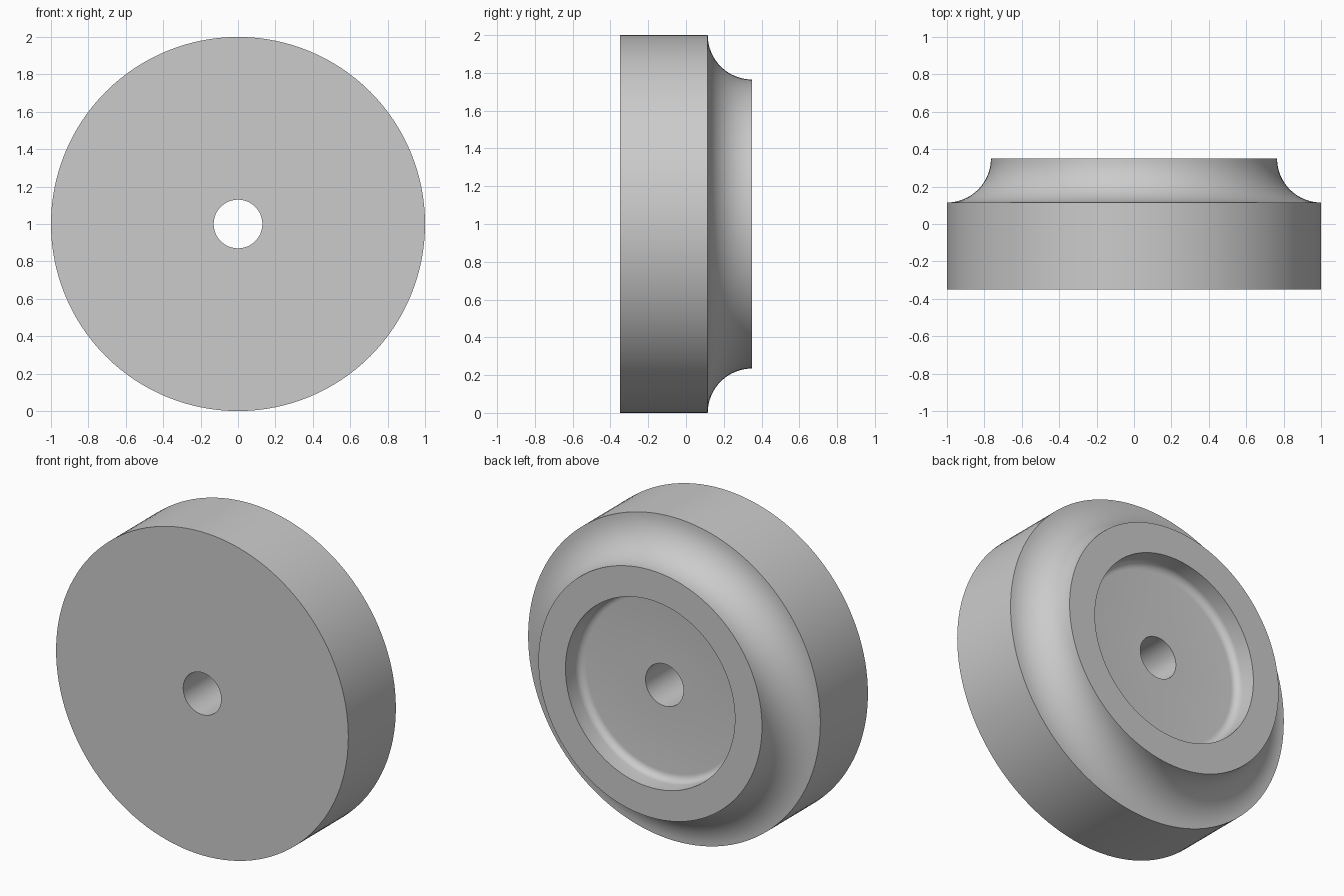
import bpy, bmesh, math
from mathutils import Matrix, Vector

if "Cube" in bpy.data.objects:
    bpy.data.objects.remove(bpy.data.objects["Cube"])

SEGMENTS = 128
R, HOLE, RECESS = 1.0, 0.13, 0.58
FRONT, STEP, BACK = -0.35, 0.115, 0.35
COVE, DEPTH, FILLET = 0.235, 0.14, 0.045


def arc(cx, cy, r, start, end, steps):
    """Points (radius, y) along an arc, angles in degrees."""
    angles = [math.radians(start + (end - start) * i / steps) for i in range(steps + 1)]
    return [(cx + r * math.cos(a), cy + r * math.sin(a)) for a in angles]


grey = bpy.data.materials.new("plain grey")
grey.use_nodes = True
colour = (0.6, 0.6, 0.6, 1)
grey.diffuse_color = colour
grey.node_tree.nodes["Principled BSDF"].inputs["Base Color"].default_value = colour

# Half section: front face, rim, concave shoulder, back ring, filleted recess, bore
floor = BACK - DEPTH
profile = [(HOLE, FRONT), (R, FRONT)]
profile += arc(R, BACK, COVE, 270, 180, 16)
profile += [(RECESS, BACK)]
profile += arc(RECESS - FILLET, floor + FILLET, FILLET, 0, -90, 6)
profile += [(HOLE, floor)]

# Revolve the closed section around the y axis
bm = bmesh.new()
verts = [bm.verts.new((r, y, 0)) for r, y in profile]
edges = [bm.edges.new((v, verts[(i + 1) % len(verts)])) for i, v in enumerate(verts)]
bmesh.ops.spin(bm, geom=verts + edges, cent=(0, 0, 0), axis=(0, 1, 0),
               angle=math.tau, steps=SEGMENTS, use_duplicate=False)
bmesh.ops.remove_doubles(bm, verts=bm.verts, dist=1e-4)
bmesh.ops.recalc_face_normals(bm, faces=bm.faces)
bmesh.ops.transform(bm, matrix=Matrix.Translation(Vector((0, 0, R))), verts=bm.verts)

mesh = bpy.data.meshes.new("wheel")
bm.to_mesh(mesh)
bm.free()
mesh.materials.append(grey)
wheel = bpy.data.objects.new("wheel", mesh)
bpy.context.collection.objects.link(wheel)

# Smooth round surfaces, crisp rims
bpy.ops.object.select_all(action="DESELECT")
wheel.select_set(True)
bpy.context.view_layer.objects.active = wheel
bpy.ops.object.shade_smooth_by_angle(angle=math.radians(30))
